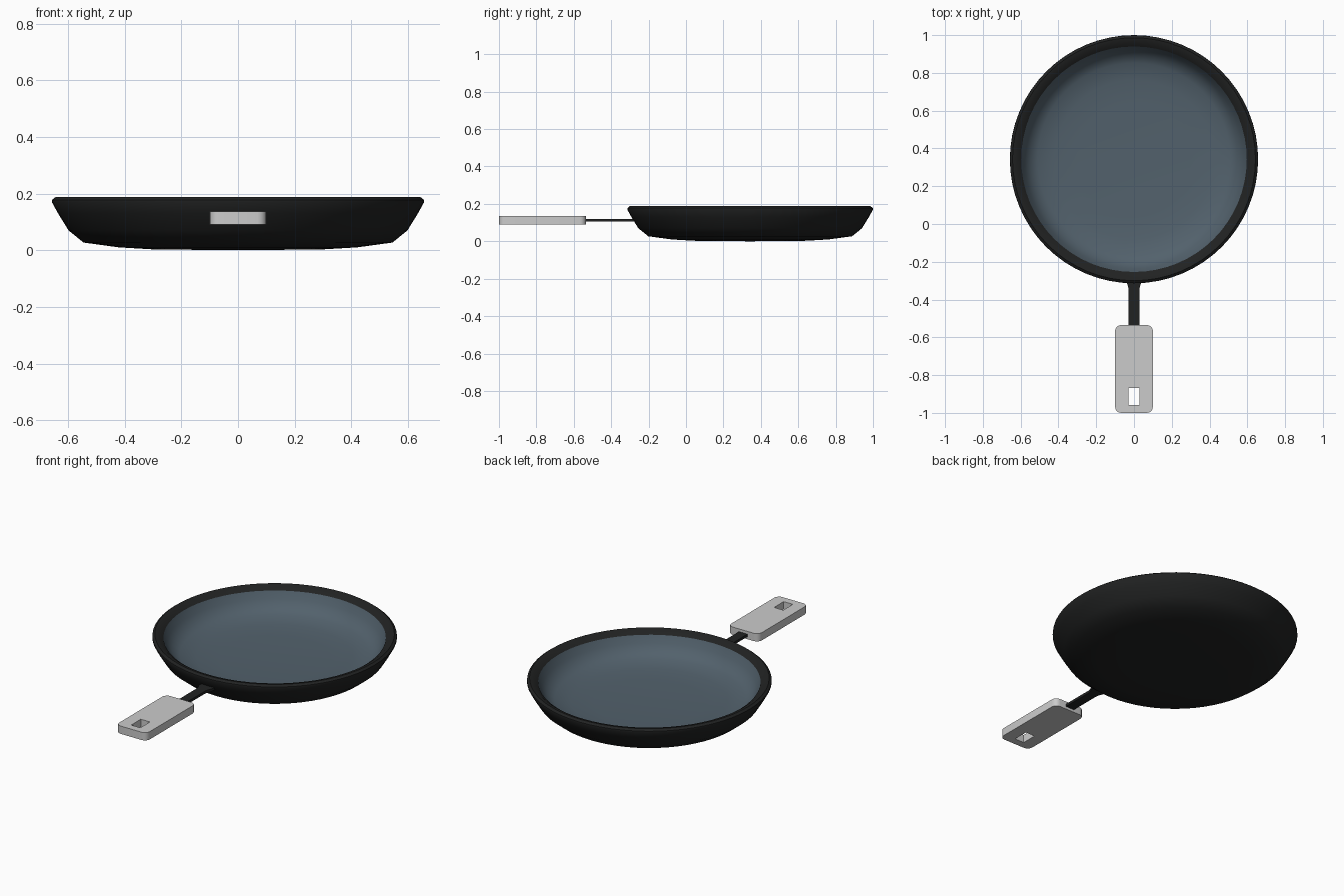
import bpy, math

if "Cube" in bpy.data.objects:
    bpy.data.objects.remove(bpy.data.objects["Cube"])

PAN_Y = 0.343


def material(name, rgb):
    m = bpy.data.materials.new(name)
    m.diffuse_color = (*rgb, 1)
    m.use_nodes = True
    m.node_tree.nodes["Principled BSDF"].inputs["Base Color"].default_value = m.diffuse_color
    return m


def smooth(ob, angle):
    bpy.ops.object.select_all(action='DESELECT')
    ob.select_set(True)
    bpy.context.view_layer.objects.active = ob
    bpy.ops.object.shade_smooth_by_angle(angle=math.radians(angle))


def lathe(name, profile, mat, n=64):
    """Spin (radius, z) points round the pan axis; radius 0 gives a pole."""
    verts, rings, faces = [], [], []
    for r, z in profile:
        count = n if r > 0 else 1
        rings.append([len(verts) + i for i in range(count)])
        for i in range(count):
            a = 2 * math.pi * i / n
            verts.append((r * math.cos(a), PAN_Y + r * math.sin(a), z))
    for lo, hi in zip(rings, rings[1:]):
        for i in range(n):
            j = (i + 1) % n
            f = [lo[i % len(lo)], lo[j % len(lo)], hi[j % len(hi)], hi[i % len(hi)]]
            faces.append(list(dict.fromkeys(f)))
    me = bpy.data.meshes.new(name)
    me.from_pydata(verts, [], faces)
    me.materials.append(mat)
    ob = bpy.data.objects.new(name, me)
    bpy.context.collection.objects.link(ob)
    smooth(ob, 40)
    return ob


def plate(name, outlines, z0, z1, mat=None):
    """Flat plate from closed outlines; inner outlines become holes."""
    cu = bpy.data.curves.new(name, 'CURVE')
    cu.dimensions, cu.fill_mode = '2D', 'BOTH'
    cu.extrude = (z1 - z0) / 2
    for pts in outlines:
        sp = cu.splines.new('POLY')
        sp.points.add(len(pts) - 1)
        for p, (x, y) in zip(sp.points, pts):
            p.co = (x, y, 0, 1)
        sp.use_cyclic_u = True
    ob = bpy.data.objects.new(name, cu)
    bpy.context.collection.objects.link(ob)
    ob.location.z = (z0 + z1) / 2
    bpy.ops.object.select_all(action='DESELECT')
    ob.select_set(True)
    bpy.context.view_layer.objects.active = ob
    bpy.ops.object.convert(target='MESH')
    ob = bpy.context.object
    if mat:
        ob.data.materials.clear()
        ob.data.materials.append(mat)
    smooth(ob, 30)
    return ob


def rounded_rect(hw, y0, y1, r, steps=5):
    pts = []
    corners = [(hw - r, y1 - r), (-hw + r, y1 - r), (-hw + r, y0 + r), (hw - r, y0 + r)]
    for k, (cx, cy) in enumerate(corners):
        for s in range(steps + 1):
            a = math.pi / 2 * (k + s / steps)
            pts.append((cx + r * math.cos(a), cy + r * math.sin(a)))
    return pts


black = material("black_iron", (0.015, 0.016, 0.016))
coating = material("slate_coating", (0.085, 0.12, 0.15))

# Pan outside, rolled over the rim
lathe("pan_body", [(0, 0), (0.3, 0.003), (0.42, 0.01), (0.545, 0.027), (0.598, 0.07),
                   (0.635, 0.13), (0.657, 0.17), (0.656, 0.178), (0.643, 0.188),
                   (0.622, 0.184), (0.597, 0.166)], black)

# Cooking surface
lathe("cooking_surface", [(0.597, 0.166), (0.578, 0.125), (0.55, 0.087), (0.51, 0.064),
                          (0.42, 0.048), (0.3, 0.041), (0, 0.038)][::-1][::1], coating).data.flip_normals()
bpy.data.objects["cooking_surface"].data.flip_normals()
bpy.data.objects["cooking_surface"].data.flip_normals()

# Neck bar, flaring where it meets the pan
half = [(0.028, -0.54), (0.028, -0.345), (0.033, -0.325), (0.042, -0.305), (0.042, -0.275)]
plate("neck", [half + [(-x, y) for x, y in reversed(half)]], 0.105, 0.12, black)

# Grip with hanging hole
hole = [(-0.03, -0.957), (-0.03, -0.867), (0.03, -0.867), (0.03, -0.957)]
plate("handle_grip", [rounded_rect(0.1, -1.0, -0.535, 0.032), hole], 0.09, 0.136)
